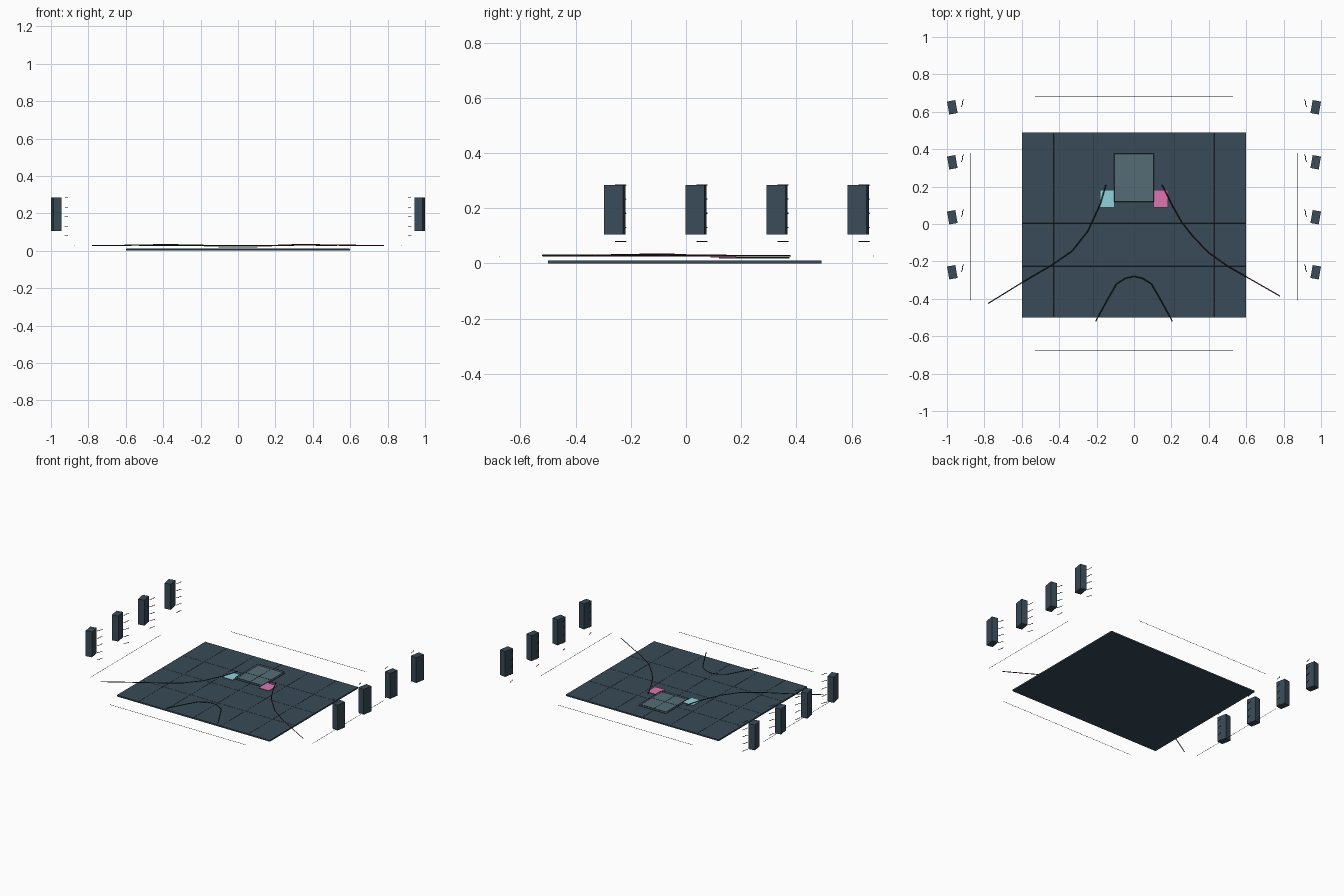
import bpy
from math import radians

if "Cube" in bpy.data.objects:
    bpy.data.objects.remove(bpy.data.objects["Cube"])


def material(name, rgb):
    m = bpy.data.materials.new(name)
    m.diffuse_color = (*rgb, 1)
    m.use_nodes = True
    m.node_tree.nodes["Principled BSDF"].inputs["Base Color"].default_value = m.diffuse_color
    return m


SLATE = material("slate", (0.04, 0.07, 0.095))
PANEL = material("panel", (0.09, 0.15, 0.18))
CYAN = material("cyan", (0.28, 0.65, 0.72))
PINK = material("pink", (0.72, 0.18, 0.45))
TEAL = material("dark_teal", (0.02, 0.05, 0.055))
WINE = material("wine", (0.09, 0.015, 0.04))
GREEN = material("dark_green", (0.02, 0.045, 0.02))
LINE = material("dark_line", (0.02, 0.03, 0.035))


def block(name, lo, hi, mat, turn=0):
    """Box between two corners, optionally turned about z."""
    centre = [(a + b) / 2 for a, b in zip(lo, hi)]
    bpy.ops.mesh.primitive_cube_add(size=1, location=centre, rotation=(0, 0, turn))
    ob = bpy.context.object
    ob.name = name
    ob.scale = [b - a for a, b in zip(lo, hi)]
    ob.data.materials.append(mat)
    return ob


def wires(name, paths, radius, mat, closed=False):
    """Thin square-section wires through lists of points."""
    cu = bpy.data.curves.new(name, 'CURVE')
    cu.dimensions = '3D'
    cu.bevel_depth = radius
    cu.bevel_resolution = 0
    cu.use_fill_caps = True
    for pts in paths:
        sp = cu.splines.new('POLY')
        sp.points.add(len(pts) - 1)
        for p, co in zip(sp.points, pts):
            p.co = (*co, 1)
        sp.use_cyclic_u = closed
    ob = bpy.data.objects.new(name, cu)
    bpy.context.collection.objects.link(ob)
    cu.materials.append(mat)
    return ob


# Floor plate with faint grid lines
block("floor_plate", (-0.6, -0.5, 0), (0.6, 0.49, 0.01), SLATE)
grid = [[(x, -0.495, 0.01), (x, 0.485, 0.01)] for x in (-0.43, -0.215, 0, 0.215, 0.43)]
grid += [[(-0.595, y, 0.01), (0.595, y, 0.01)] for y in (-0.225, 0.005, 0.235)]
wires("floor_grid", grid, 0.001, LINE)

# Central panel with its raised outline and cross lines
block("centre_panel", (-0.105, 0.12, 0.018), (0.105, 0.375, 0.021), PANEL)
wires("panel_outline", [[(-0.105, 0.12, 0.03), (0.105, 0.12, 0.03),
                         (0.105, 0.375, 0.03), (-0.105, 0.375, 0.03)]], 0.0015, LINE, True)
wires("panel_cross", [[(0, 0.12, 0.022), (0, 0.375, 0.022)],
                      [(-0.105, 0.235, 0.022), (0.105, 0.235, 0.022)]], 0.001, LINE)

# Coloured side tiles
block("cyan_tile", (-0.183, 0.088, 0.022), (-0.105, 0.182, 0.025), CYAN)
block("pink_tile", (0.103, 0.088, 0.022), (0.181, 0.182, 0.025), PINK)

# Sweeping lanes
wires("left_lane", [[(-0.15, 0.21, 0.028), (-0.18, 0.107, 0.029), (-0.246, -0.037, 0.03),
                     (-0.33, -0.144, 0.032), (-0.44, -0.22, 0.032), (-0.61, -0.32, 0.029),
                     (-0.78, -0.425, 0.028)]], 0.003, TEAL)
wires("right_lane", [[(0.15, 0.21, 0.028), (0.21, 0.09, 0.029), (0.255, 0.01, 0.03),
                      (0.31, -0.06, 0.033), (0.395, -0.15, 0.033), (0.5, -0.225, 0.03),
                      (0.78, -0.385, 0.028)]], 0.003, WINE)
half = [(0.205, -0.52), (0.145, -0.41), (0.093, -0.32), (0.045, -0.29)]
arch = [(-x, y, 0.029) for x, y in half] + [(0, -0.28, 0.029)]
arch += [(x, y, 0.029) for x, y in reversed(half)]
wires("front_arch", [arch], 0.003, GREEN)

# Boundary lines around the floor
wires("boundary_lines", [[(-0.53, y, 0.027), (0.53, y, 0.027)] for y in (-0.675, 0.68)] +
      [[(x, -0.41, 0.027), (x, 0.38, 0.027)] for x in (-0.873, 0.873)], 0.0012, LINE)

# Two rows of turned cabinets, each with a stack of small front strips
strip = [(0.911, 0.041), (0.918, 0.029), (0.916, 0.015), (0.925, 0.002)]
for s, side in ((-1, "left"), (1, "right")):
    for i in range(4):
        y = -0.258 + 0.294 * i
        block(f"{side}_cabinet_{i + 1}", (s * 0.9715 - 0.0225, y - 0.035, 0.105),
              (s * 0.9715 + 0.0225, y + 0.035, 0.285), SLATE, radians(-10 * s))
        wires(f"{side}_strips_{i + 1}",
              [[(s * px, y + py, 0.08 + 0.051 * k) for px, py in strip] for k in range(5)],
              0.002, LINE)
